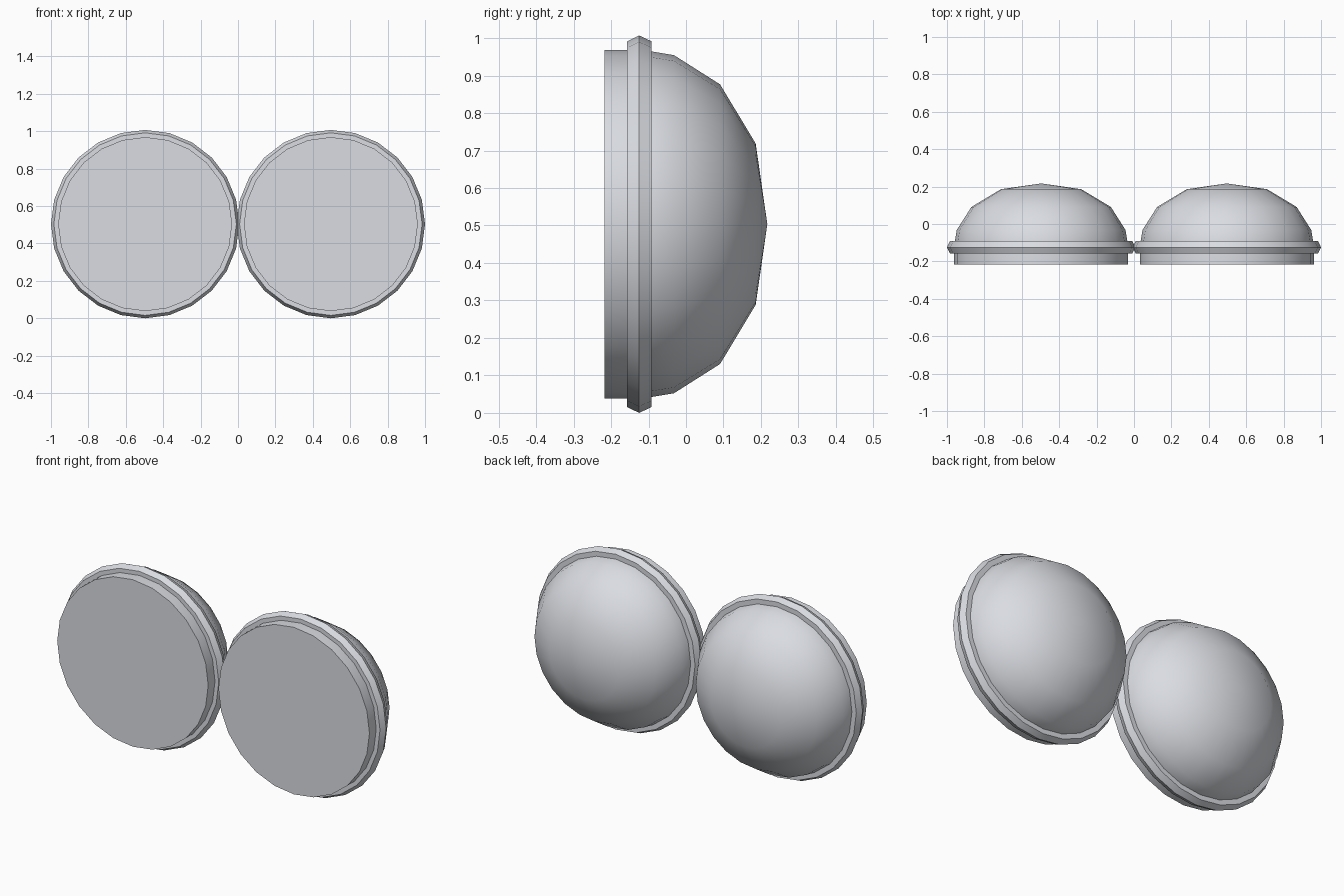
import bpy, bmesh, math

if "Cube" in bpy.data.objects:
    bpy.data.objects.remove(bpy.data.objects["Cube"])

SIDES = 24
CX, CZ = 0.4965, 0.5035

grey = bpy.data.materials.new("light_grey")
grey.diffuse_color = (0.70, 0.72, 0.76, 1.0)
grey.use_nodes = True
grey.node_tree.nodes["Principled BSDF"].inputs["Base Color"].default_value = grey.diffuse_color


def lathe(name, x, profile, closed, angle):
    """Turn (radius, y) points about the y axis through (x, CZ)."""
    bm = bmesh.new()
    rings = []
    for r, y in profile:
        if r == 0:
            rings.append([bm.verts.new((0, y, 0))] * SIDES)
        else:
            rings.append([bm.verts.new((r * math.cos(2 * math.pi * i / SIDES), y,
                                        r * math.sin(2 * math.pi * i / SIDES)))
                          for i in range(SIDES)])
    pairs = list(zip(rings, rings[1:]))
    if closed:
        pairs.append((rings[-1], rings[0]))
    else:
        bm.faces.new(rings[0])  # flat lens face
    for a, b in pairs:
        for i in range(SIDES):
            j = (i + 1) % SIDES
            quad = list(dict.fromkeys((a[i], a[j], b[j], b[i])))
            bm.faces.new(quad)
    bmesh.ops.recalc_face_normals(bm, faces=bm.faces)
    mesh = bpy.data.meshes.new(name)
    bm.to_mesh(mesh)
    bm.free()
    mesh.materials.append(grey)
    ob = bpy.data.objects.new(name, mesh)
    ob.location = (x, 0, CZ)
    bpy.context.collection.objects.link(ob)
    bpy.ops.object.select_all(action='DESELECT')
    ob.select_set(True)
    bpy.context.view_layer.objects.active = ob
    bpy.ops.object.shade_smooth_by_angle(angle=math.radians(angle))


# flat-fronted lamp body with a domed back, and the bevelled rim around it
body = [(0.465, -0.217), (0.465, -0.125), (0.461, -0.092), (0.451, -0.032),
        (0.373, 0.091), (0.215, 0.186), (0, 0.217)]
rim = [(0.455, -0.157), (0.488, -0.157), (0.5035, -0.125),
       (0.488, -0.092), (0.455, -0.092)]

for side, x in (("left", -CX), ("right", CX)):
    lathe(side + "_lamp_body", x, body, False, 40)
    lathe(side + "_lamp_rim", x, rim, True, 30)
